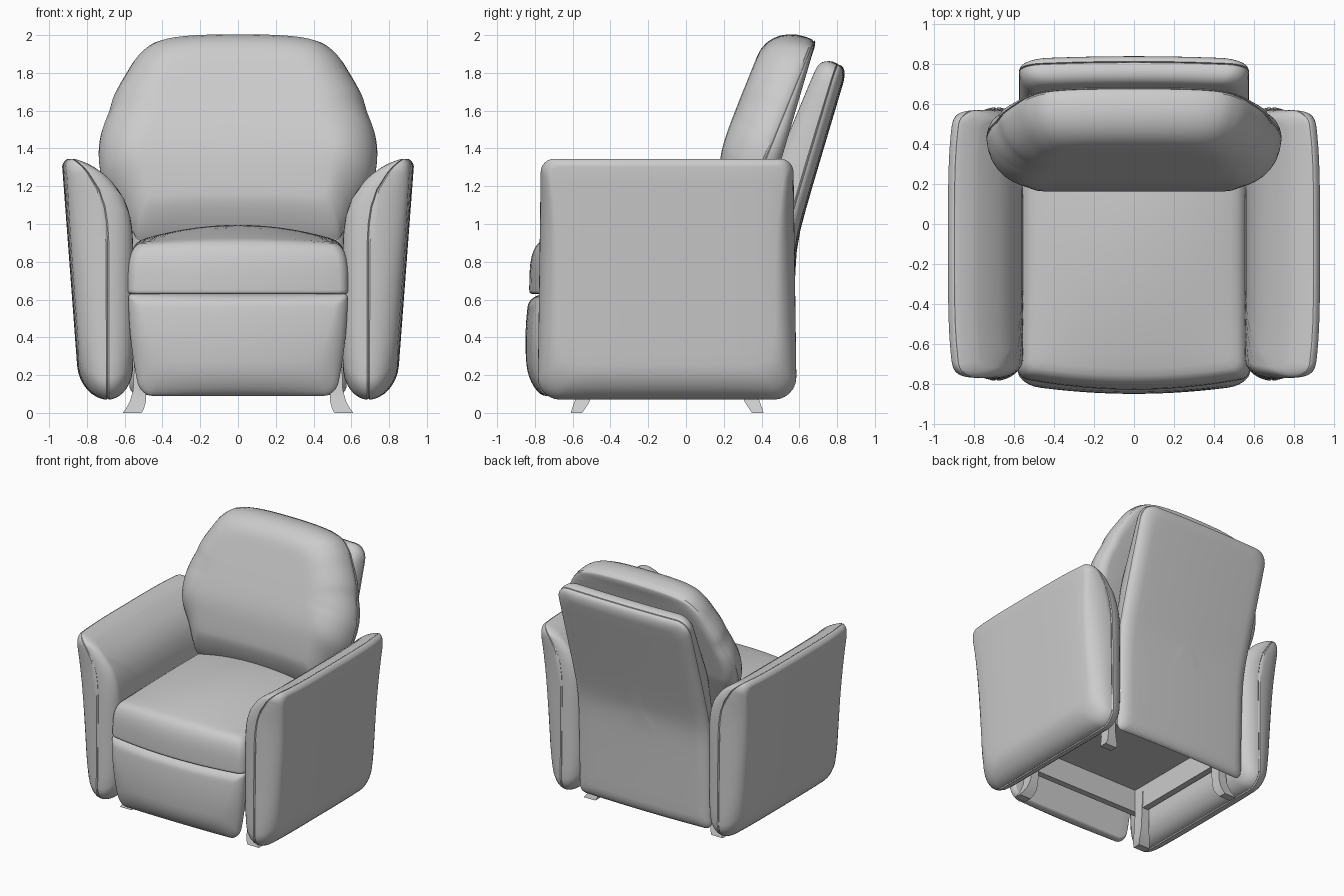
import bpy, bmesh
from math import sin, cos, pi
from mathutils import Vector

cube = bpy.data.objects.get("Cube")
if cube:
    bpy.data.objects.remove(cube, do_unlink=True)

# One soft grey for the whole chair
grey = bpy.data.materials.new("soft_grey")
grey.use_nodes = True
grey.diffuse_color = (0.6, 0.6, 0.6, 1)
grey.node_tree.nodes["Principled BSDF"].inputs["Base Color"].default_value = (0.6, 0.6, 0.6, 1)


def finish(bm, name):
    bmesh.ops.recalc_face_normals(bm, faces=bm.faces)
    mesh = bpy.data.meshes.new(name)
    bm.to_mesh(mesh)
    bm.free()
    ob = bpy.data.objects.new(name, mesh)
    bpy.context.collection.objects.link(ob)
    mesh.materials.append(grey)
    bpy.ops.object.select_all(action="DESELECT")
    ob.select_set(True)
    bpy.context.view_layer.objects.active = ob
    bpy.ops.object.shade_smooth_by_angle(angle=0.6)


def rounded_rect(u0, u1, v0, v1, low, high, steps=12):
    """Outline with separate lower and upper corner radii and divided sides."""
    arcs = []
    for i, (u, v, r) in enumerate([(u1, v1, high), (u0, v1, high), (u0, v0, low), (u1, v0, low)]):
        cu = u - r if u == u1 else u + r
        cv = v - r if v == v1 else v + r
        arcs.append([Vector((cu + r * cos(a), cv + r * sin(a)))
                     for a in [(i + k / 6) * pi / 2 for k in range(7)]])
    pts = []
    for i, arc in enumerate(arcs):
        nxt = arcs[(i + 1) % 4][0]
        pts += arc + [arc[-1].lerp(nxt, k / steps) for k in range(1, steps)]
    return pts


def smooth_outline(half, steps=6):
    """Closed spline through the right-hand points and their mirror images."""
    p = [Vector(c) for c in half] + [Vector((-u, v)) for u, v in reversed(half)]
    pts = []
    for i in range(len(p)):
        a, b, c, d = (p[(i + k) % len(p)] for k in (-1, 0, 1, 2))
        for k in range(steps):
            t = k / steps
            pts.append(0.5 * (2 * b + (c - a) * t + (2 * a - 5 * b + 4 * c - d) * t * t
                              + (3 * b - a - 3 * c + d) * t ** 3))
    return pts


def pillow(name, outline, place, radius, power=1.0, groove=0.006):
    """Padded shape: two bulging sides that meet in a seam along the outline."""
    us, vs = [p.x for p in outline], [p.y for p in outline]
    centre = Vector(((min(us) + max(us)) / 2, (min(vs) + max(vs)) / 2))
    hu, hv = (max(us) - min(us)) / 2, (max(vs) - min(vs)) / 2
    bm = bmesh.new()

    def ring(inset, f, side, shrink=1.0):
        out = []
        for p in outline:
            d, i = p - centre, inset * radius(p.x, p.y, side) if f else inset
            u = centre.x + d.x * (1 - i / hu) * shrink
            v = centre.y + d.y * (1 - i / hv) * shrink
            out.append(bm.verts.new(place(u, v, f * side)))
        return out

    def bridge(a, b):
        for i in range(len(a)):
            j = (i + 1) % len(a)
            bm.faces.new((a[i], a[j], b[j], b[i]))

    seam = ring(groove, 0, 1)
    for side in (1, -1):
        last = seam
        for k in range(9):
            a = k * pi / 16
            new = ring(1 - max(cos(a), 0) ** power, max(sin(a) ** power, 0.05), side)
            bridge(last, new)
            last = new
        for shrink in (0.87, 0.74, 0.6, 0.45, 0.3, 0.15):
            new = ring(1, 1, side, shrink)
            bridge(last, new)
            last = new
        tip = bm.verts.new(place(centre.x, centre.y, side))
        for i in range(len(last)):
            bm.faces.new((last[i], last[(i + 1) % len(last)], tip))
    finish(bm, name)


# Arms: panels whose inner side and seam sweep outward to a thin top edge
def make_arm(name, sx):
    def place(y, z, h):
        flare = max(0, (z - 0.75) / 0.59) ** 4
        seam = 0.69 + 0.2 * flare
        face = 0.848 + 0.075 * (z - 0.2) if h > 0 else 0.555 + 0.29 * flare
        bow = 0.03 * (y / 0.68) ** 4
        return sx * (seam + abs(h) * (face - seam) - bow * max(flare, h)), y * (1.01 - 0.02 * z) - 0.1, z

    def radius(y, z, side):
        base = 0.11 - 0.07 * max(0, (z - 0.1) / 1.25) ** 4
        return base + 0.07 * max(0, 1 - (z - 0.07) / 0.3) ** 2

    pillow(name, rounded_rect(-0.68, 0.68, 0.07, 1.345, 0.12, 0.07), place, radius)


make_arm("left_arm", 1)
make_arm("right_arm", -1)


# Seat cushion: crowned top and bowed front
def place_seat(x, y, h):
    across, along = 1 - (x / 0.585) ** 2, 1 - (y / 0.8) ** 2
    top = 0.24 + 0.1 * max(0, across) * max(0, along)
    bow = 0.06 * across * max(0, min(1, -y / 0.77))
    return x, y - bow, 0.655 + h * (top if h > 0 else 0.025)


pillow("seat_cushion", rounded_rect(-0.585, 0.585, -0.77, 0.42, 0.05, 0.05),
       place_seat, lambda x, y, s: 0.1 if s > 0 else 0.02, 0.65, 0)


# Footrest: padded panel tapering to the bottom
def place_footrest(x, z, h):
    width = 1 - 0.11 * max(0, (0.62 - z) / 0.53) ** 2
    front = 0.04 + 0.045 * (1 - (x / 0.58) ** 2) + 0.025 * (1 - ((z - 0.38) / 0.27) ** 2)
    return x * width, -0.74 - h * (front if h > 0 else 0.04), z


pillow("footrest", rounded_rect(-0.58, 0.58, 0.09, 0.63, 0.07, 0.02), place_footrest,
       lambda x, z, s: 0.17 - 0.19 * (z - 0.09) if s > 0 else 0.02, 0.95, 0)


# Back cushion: wide round pad leaning backward
def place_back(x, z, h):
    seam = 0.415 + 0.41 * (z - 1.33)
    low = 1.28 - z
    front = 0.22 - 0.175 * (low + (low * low + 0.01) ** 0.5)
    rear = 0.02 + 0.07 * min(1, max(0, (1.9 - z) / 0.6))
    return x, seam - h * (front if h > 0 else rear), z + 0.12 * max(0, h)


def back_radius(x, z, side):
    if side < 0:
        return 0.07
    return 0.12 + 0.18 * min(1, max(0, (z - 0.95) / 0.5)) - 0.1 * max(0, (z - 1.5) / 0.47)


back_half = [(0.25, 0.92), (0.5, 0.91), (0.56, 0.96), (0.62, 1.07), (0.71, 1.21), (0.737, 1.35),
             (0.725, 1.47), (0.685, 1.58), (0.66, 1.66), (0.605, 1.76), (0.53, 1.87),
             (0.42, 1.94), (0.2, 1.968)]
pillow("back_cushion", smooth_outline(back_half), place_back, back_radius)


# Back panel: upright below, leaning above
def place_panel(x, z, h):
    lean = z - 0.9
    rear = 0.555 + 0.02 * z + 0.14 * (lean + (lean * lean + 0.01) ** 0.5) - 0.015 * (x / 0.575) ** 2
    depth = 0.08 + 0.07 * max(0, 1 - abs(z - 1.25) / 0.6)
    return x, rear - 0.045 + h * (0.05 if h > 0 else depth), z + 0.06 * max(0, -h)


pillow("back_panel", rounded_rect(-0.575, 0.575, 0.095, 1.842, 0.05, 0.1, 18), place_panel,
       lambda x, z, s: 0.1 if s > 0 else 0.08)


# Seat frame: four rails with a recessed board between them
def box(name, x, y, z):
    bm = bmesh.new()
    bmesh.ops.create_cube(bm, size=1)
    for v in bm.verts:
        v.co = Vector([(a + b) / 2 + c * (b - a) for c, (a, b) in zip(v.co, (x, y, z))])
    finish(bm, name)


box("left_rail", (0.49, 0.54), (-0.62, 0.46), (0.27, 0.64))
box("right_rail", (-0.54, -0.49), (-0.62, 0.46), (0.27, 0.64))
box("front_rail", (-0.49, 0.49), (-0.62, -0.57), (0.27, 0.64))
box("back_rail", (-0.49, 0.49), (0.41, 0.46), (0.27, 0.64))
box("seat_board", (-0.49, 0.49), (-0.57, 0.41), (0.45, 0.64))


# Legs: flat bars with feet that kick outward
def make_leg(name, sx, sy):
    bm = bmesh.new()
    last = None
    for z, x, width, y0, y1 in [(0, 0.51, 0.1, 0.45, 0.51), (0.025, 0.497, 0.095, 0.432, 0.503),
                                (0.06, 0.488, 0.085, 0.41, 0.49), (0.12, 0.485, 0.07, 0.395, 0.475),
                                (0.4, 0.485, 0.06, 0.38, 0.46)]:
        loop = [bm.verts.new((sx * (x + dx), sy * y - 0.1, z))
                for dx, y in ((0, y0), (width, y0), (width, y1), (0, y1))]
        if last:
            for i in range(4):
                j = (i + 1) % 4
                bm.faces.new((last[i], last[j], loop[j], loop[i]))
        else:
            bm.faces.new(loop)
        last = loop
    bm.faces.new(last)
    finish(bm, name)


for side, sx in (("left", 1), ("right", -1)):
    for end, sy in (("front", -1), ("back", 1)):
        make_leg(f"{end}_{side}_leg", sx, sy)
